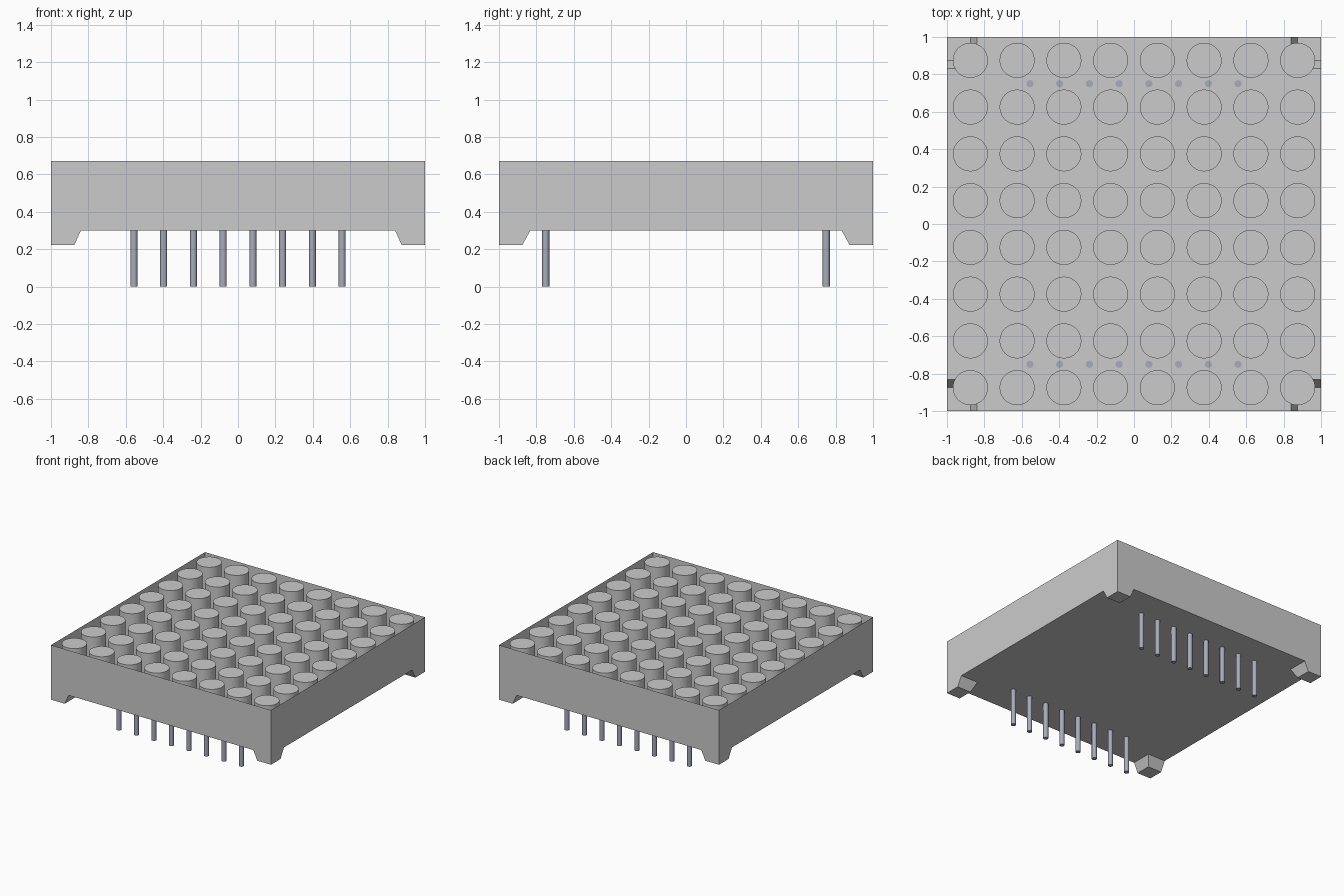
import bpy, bmesh
from mathutils import Matrix

if "Cube" in bpy.data.objects:
    bpy.data.objects.remove(bpy.data.objects["Cube"], do_unlink=True)

TOP, FLOOR, FOOT = 0.67, 0.30, 0.222   # main heights
IN_X, IN_Y, TOE = 0.84, 0.832, 0.875   # inner edges of the corner feet


def material(name, color):
    m = bpy.data.materials.new(name)
    m.use_nodes = True
    m.diffuse_color = color
    m.node_tree.nodes["Principled BSDF"].inputs["Base Color"].default_value = color
    return m


grey = material("Housing grey", (0.6, 0.6, 0.6, 1))
steel = material("Pin steel", (0.39, 0.41, 0.5, 1))


def finish(name, bm, mat, smooth=False):
    mesh = bpy.data.meshes.new(name)
    bm.to_mesh(mesh)
    bm.free()
    mesh.materials.append(mat)
    ob = bpy.data.objects.new(name, mesh)
    bpy.context.collection.objects.link(ob)
    if smooth:
        bpy.ops.object.select_all(action='DESELECT')
        ob.select_set(True)
        bpy.context.view_layer.objects.active = ob
        bpy.ops.object.shade_smooth_by_angle()


def rods(name, places, radius, low, high, sides, mat, open_base):
    bm = bmesh.new()
    for x, y in places:
        bmesh.ops.create_cone(bm, cap_ends=True, segments=sides,
                              radius1=radius, radius2=radius, depth=high - low,
                              matrix=Matrix.Translation((x, y, (low + high) / 2)))
    if open_base:
        bases = [f for f in bm.faces if f.normal.z < -0.9]
        bmesh.ops.delete(bm, geom=bases, context='FACES_ONLY')
    finish(name, bm, mat, smooth=True)


# Thin open-topped housing with hollow tapered corner feet
bm = bmesh.new()


def face(points):
    bm.faces.new([bm.verts.new(p) for p in points])


def wall_outline(inner):
    half = [(inner, FLOOR), (TOE, FOOT), (1, FOOT), (1, TOP)]
    return half + [(-u, z) for u, z in reversed(half)]


for s in (-1, 1):
    face([(u, s, z) for u, z in wall_outline(IN_X)])
    face([(s, u, z) for u, z in wall_outline(IN_Y)])

# Floor panels leaving the corners open above the feet
for x0, x1, y in ((-1, -IN_X, IN_Y), (-IN_X, IN_X, 1), (IN_X, 1, IN_Y)):
    face([(x0, -y, FLOOR), (x1, -y, FLOOR), (x1, y, FLOOR), (x0, y, FLOOR)])

# Sloped sides and sole of each foot
for sx in (-1, 1):
    for sy in (-1, 1):
        sole = (sx * TOE, sy * TOE, FOOT)
        brim = (sx * IN_X, sy * IN_Y, FLOOR)
        face([brim, sole, (sx * TOE, sy, FOOT), (sx * IN_X, sy, FLOOR)])
        face([brim, sole, (sx, sy * TOE, FOOT), (sx, sy * IN_Y, FLOOR)])
        face([sole, (sx, sy * TOE, FOOT), (sx, sy, FOOT), (sx * TOE, sy, FOOT)])
bmesh.ops.remove_doubles(bm, verts=bm.verts, dist=0.0001)
bmesh.ops.recalc_face_normals(bm, faces=bm.faces)
# Outer walls must face outward
if any(f.normal.y > 0.9 and f.calc_center_median().y < -0.9 for f in bm.faces):
    bmesh.ops.reverse_faces(bm, faces=bm.faces)
finish("housing", bm, grey)

# Eight by eight grid of round light posts
steps = [-0.875 + 0.25 * i for i in range(8)]
rods("light_posts", [(x, y) for x in steps for y in steps],
     0.0935, FLOOR, TOP, 48, grey, True)

# Two rows of connector pins
rods("connector_pins", [((i - 3.5) * 0.159, y) for i in range(8) for y in (-0.75, 0.75)],
     0.019, 0, FLOOR + 0.005, 24, steel, False)
